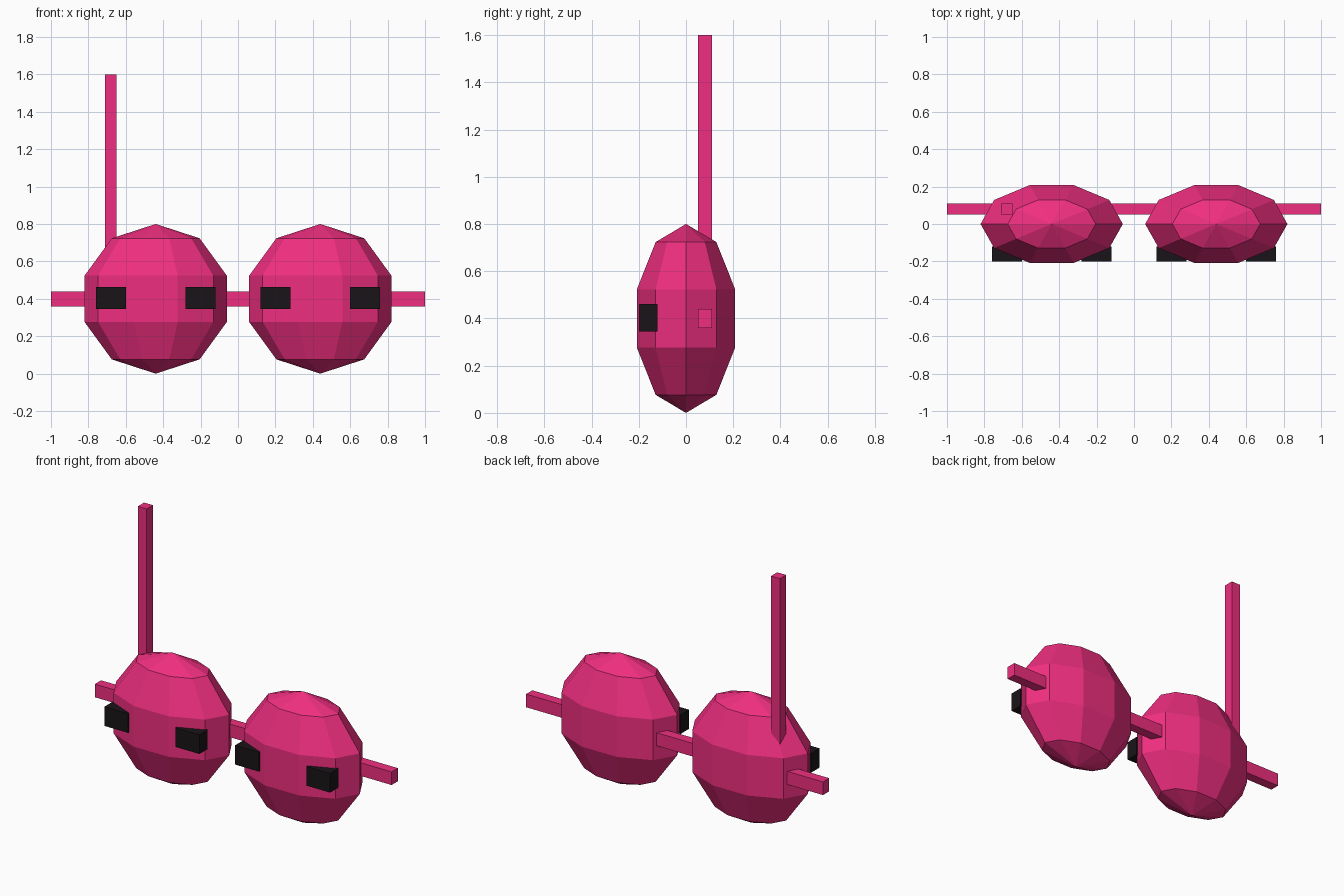
import bpy, bmesh, math
from mathutils import Matrix

if "Cube" in bpy.data.objects:
    bpy.data.objects.remove(bpy.data.objects["Cube"])


def material(name, color):
    m = bpy.data.materials.new(name)
    m.diffuse_color = (*color, 1)
    m.use_nodes = True
    m.node_tree.nodes["Principled BSDF"].inputs["Base Color"].default_value = m.diffuse_color
    return m


PINK = material("pink", (0.87, 0.028, 0.216))
BLACK = material("black", (0.01, 0.007, 0.009))


def finish(name, bm, mat):
    mesh = bpy.data.meshes.new(name)
    bm.to_mesh(mesh)
    bm.free()
    mesh.materials.append(mat)
    obj = bpy.data.objects.new(name, mesh)
    bpy.context.collection.objects.link(obj)
    return obj


def box(name, lo, hi, mat):
    size = [b - a for a, b in zip(lo, hi)]
    mid = [(a + b) / 2 for a, b in zip(lo, hi)]
    bm = bmesh.new()
    bmesh.ops.create_cube(bm, size=1, matrix=Matrix.Translation(mid) @ Matrix.Diagonal((*size, 1)))
    return finish(name, bm, mat)


def body(name, x):
    # ten-sided faceted ball, flattened front to back, corners on the x axis
    bm = bmesh.new()
    bmesh.ops.create_uvsphere(
        bm, u_segments=10, v_segments=5, radius=1,
        matrix=Matrix.Translation((x, 0, 0.4))
        @ Matrix.Diagonal((0.4, 0.23, 0.4, 1))
        @ Matrix.Rotation(math.pi / 2, 4, 'Z'))
    return finish(name, bm, PINK)


# two bodies, each with a pair of dark blocks on the front
for side, cx in (("left", -0.44), ("right", 0.44)):
    body(f"{side}_body", cx)
    for label, dx in (("a", -0.24), ("b", 0.24)):
        box(f"{side}_front_block_{label}",
            (cx + dx - 0.08, -0.2, 0.345), (cx + dx + 0.08, -0.12, 0.462), BLACK)

# crossbar through both bodies
box("crossbar", (-1, 0.05, 0.36), (1, 0.11, 0.44), PINK)

# tall post rising from the left body
box("post", (-0.71, 0.05, 0.4), (-0.65, 0.11, 1.6), PINK)
